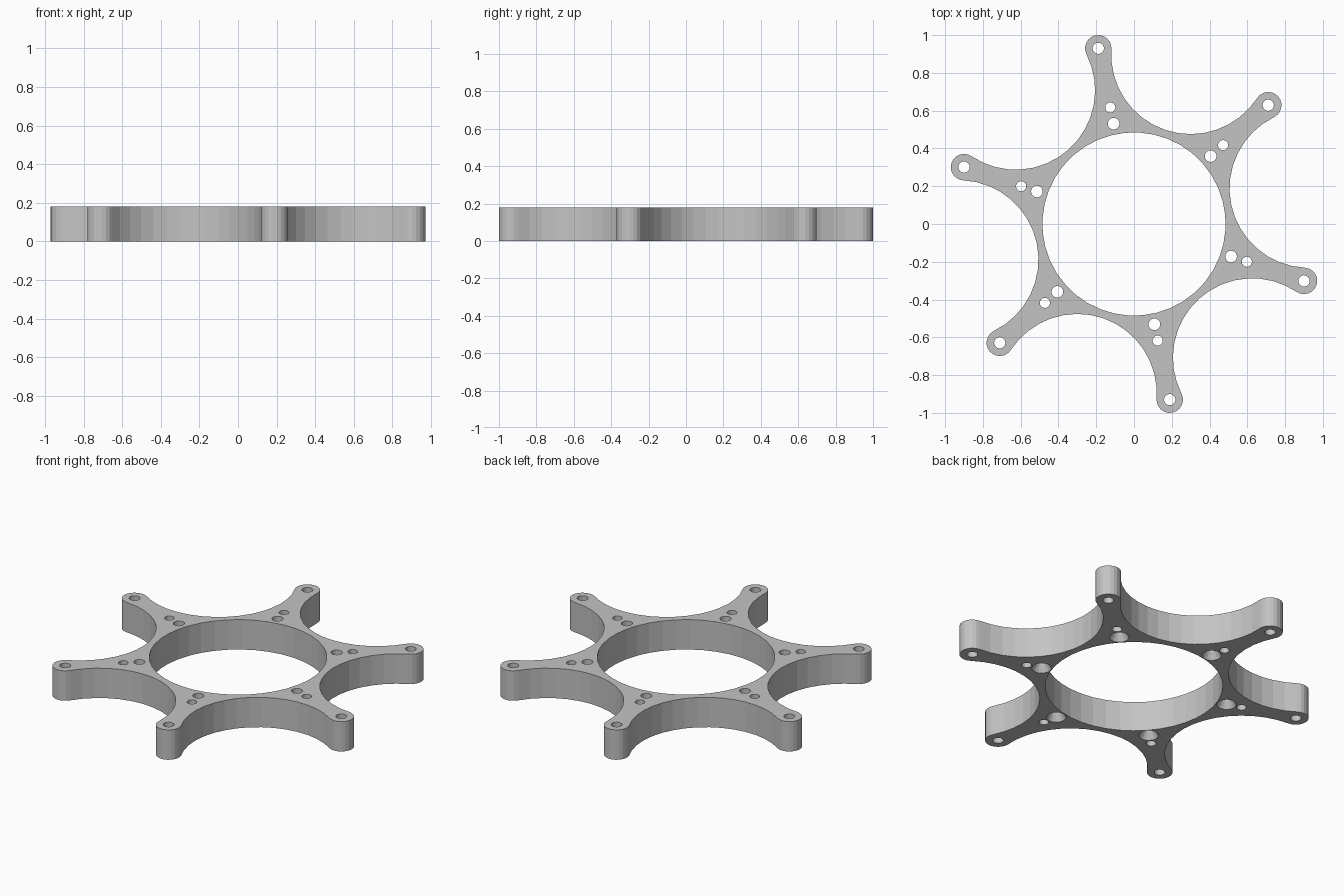
import bpy, bmesh
from math import sin, cos, pi, radians, hypot, atan2

if "Cube" in bpy.data.objects:
    bpy.data.objects.remove(bpy.data.objects["Cube"], do_unlink=True)

HEIGHT = 0.18
ARMS = 6
ARM_ANGLE = radians(41.5)
TIP_DIST, TIP_R = 0.949, 0.07      # rounded arm ends
SCOOP_DIST = 0.945                 # centres of the scoops between the arms
RING_R = 0.485


def polar(r, a):
    return r * cos(a), r * sin(a)


def arc(centre, r, start, end, steps):
    """Points along an arc, both ends included."""
    return [(centre[0] + r * cos(start + (end - start) * i / steps),
             centre[1] + r * sin(start + (end - start) * i / steps))
            for i in range(steps + 1)]


def circle(centre, r, steps, turn=0.0):
    return arc(centre, r, turn, turn + 2 * pi, steps)[:-1]


def outline():
    """Arm ends joined by tangent concave arcs."""
    tip, scoop = polar(TIP_DIST, 0), polar(SCOOP_DIST, pi / ARMS)
    dx, dy = scoop[0] - tip[0], scoop[1] - tip[1]
    scoop_r = hypot(dx, dy) - TIP_R
    contact = atan2(dy, dx)
    half = pi - abs(contact + pi - 2 * pi - pi / ARMS) + 0.0
    first = contact - pi            # from scoop centre towards this tip
    middle = pi / ARMS - pi         # from scoop centre towards the hub
    pts = []
    for k in range(ARMS):
        a = ARM_ANGLE + k * 2 * pi / ARMS
        pts += arc(polar(TIP_DIST, a), TIP_R, a - contact, a + contact, 12)
        pts += arc(polar(SCOOP_DIST, a + pi / ARMS), scoop_r,
                   a + first, a + 2 * middle - first, 16)[1:-1]
    return pts


bm = bmesh.new()
top_edges, bottom_edges = [], []


def wall(levels):
    """Stack matching loops, bottom to top, and skin them with quads."""
    rings = [[bm.verts.new((x, y, z)) for x, y in pts] for pts, z in levels]
    n = len(rings[0])
    for low, high in zip(rings, rings[1:]):
        for i in range(n):
            j = (i + 1) % n
            bm.faces.new((low[i], low[j], high[j], high[i]))
    for ring, store in ((rings[0], bottom_edges), (rings[-1], top_edges)):
        for i in range(n):
            store.append(bm.edges.get((ring[i], ring[(i + 1) % n])))


# Outer wall and large centre opening
edge = outline()
wall([(edge, 0), (edge, HEIGHT)])
hub = circle((0, 0), RING_R, 40, ARM_ANGLE)
wall([(hub, 0), (hub, HEIGHT)])

# Screw holes along each arm; the innermost is countersunk below
for k in range(ARMS):
    a = ARM_ANGLE + k * 2 * pi / ARMS
    for dist, r in ((TIP_DIST, 0.03), (0.63, 0.027)):
        hole = circle(polar(dist, a), r, 16, a)
        wall([(hole, 0), (hole, HEIGHT)])
    centre = polar(0.542, a)
    hole = circle(centre, 0.031, 16, a)
    wall([(circle(centre, 0.054, 16, a), 0), (hole, 0.04), (hole, HEIGHT)])

# Flat top and bottom
for edges in (top_edges, bottom_edges):
    bmesh.ops.triangle_fill(bm, edges=edges, use_beauty=True)
bmesh.ops.recalc_face_normals(bm, faces=bm.faces)

mesh = bpy.data.meshes.new("six_arm_spacer")
bm.to_mesh(mesh)
bm.free()
body = bpy.data.objects.new("six_arm_spacer", mesh)
bpy.context.collection.objects.link(body)

grey = bpy.data.materials.new("plain_grey")
grey.use_nodes = True
colour = (0.55, 0.55, 0.55, 1)
grey.diffuse_color = colour
grey.node_tree.nodes["Principled BSDF"].inputs["Base Color"].default_value = colour
mesh.materials.append(grey)
